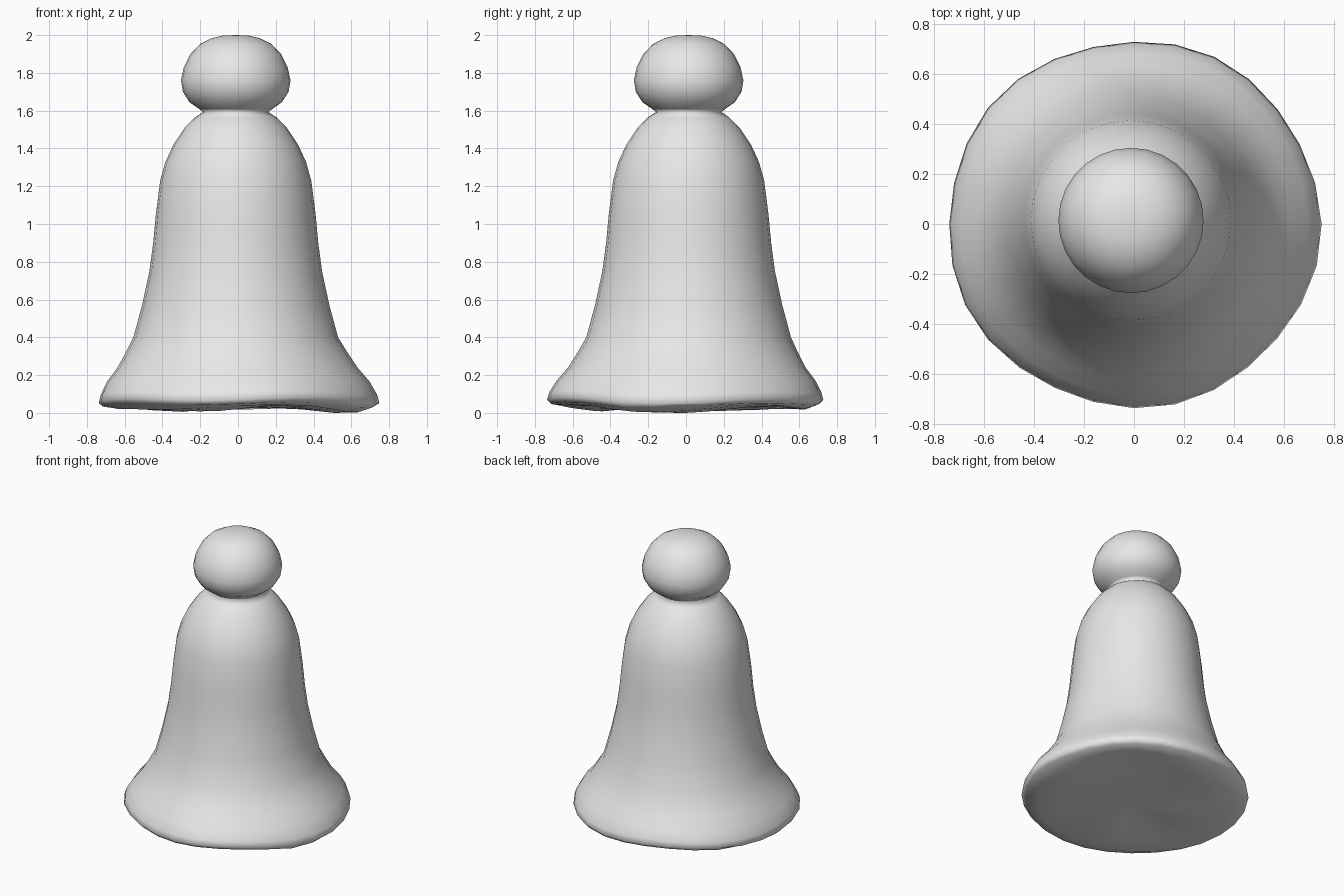
import bpy
import bmesh
import math

cube = bpy.data.objects.get("Cube")
if cube:
    bpy.data.objects.remove(cube, do_unlink=True)

SIDES = 28

# Plain grey finish
grey = bpy.data.materials.new("light_grey")
grey.use_nodes = True
colour = (0.8, 0.8, 0.8, 1)
grey.diffuse_color = colour
grey.node_tree.nodes["Principled BSDF"].inputs["Base Color"].default_value = colour

# Outline from the knob top, down the bell, around the lip and under the base
knob = [(0.07, 1.997), (0.13, 1.983), (0.19, 1.952), (0.24, 1.9),
        (0.275, 1.83), (0.29, 1.76), (0.28, 1.7), (0.245, 1.645), (0.195, 1.61)]
bell = [(0.172, 1.593), (0.215, 1.565), (0.27, 1.51), (0.33, 1.42),
        (0.372, 1.33), (0.4, 1.23), (0.423, 1.05), (0.437, 0.9),
        (0.457, 0.75), (0.496, 0.57), (0.542, 0.4), (0.585, 0.32), (0.632, 0.24)]
lip = [(0.69, 0.17), (0.727, 0.105), (0.737, 0.067), (0.715, 0.045)]
base = [(0.64, 0.023), (0.5, 0.018), (0.3, 0.026)]
profile = knob + bell + lip + base


def ring_point(r, z, a):
    """Round above, with a softly rippled, hand-shaped lip below."""
    flare = max(0.0, min(1.0, (0.4 - z) / 0.3))
    r += flare * (0.007 * math.cos(5 * a + 0.6) + 0.006 * math.cos(2 * a))
    rim = max(0.0, 1 - abs(z - 0.07) / 0.13)
    z += rim * (0.011 * math.cos(4 * a - 2.2) - 0.009 * math.cos(2 * a))
    if z < 0.04:
        z += 0.012 * math.sin(3 * a + r * 9)
    shift = 1 - flare
    return (r * math.cos(a) - 0.012 * shift, r * math.sin(a) + 0.014 * shift, z)


bm = bmesh.new()
rings = []
for r, z in profile:
    rings.append([bm.verts.new(ring_point(r, z, math.tau * i / SIDES))
                  for i in range(SIDES)])

# Skin between neighbouring rings
for upper, lower in zip(rings, rings[1:]):
    for i in range(SIDES):
        j = (i + 1) % SIDES
        bm.faces.new((upper[i], lower[i], lower[j], upper[j]))

# Close the crown and the underside
crown = bm.verts.new((-0.012, 0.014, 2.0))
under = bm.verts.new((0, 0, 0.03))
for i in range(SIDES):
    j = (i + 1) % SIDES
    bm.faces.new((crown, rings[0][i], rings[0][j]))
    bm.faces.new((under, rings[-1][j], rings[-1][i]))

# Rest the lowest point on the ground
low = min(v.co.z for v in bm.verts)
for v in bm.verts:
    if v.co.z < 0.04:
        v.co.z = max(0.0, v.co.z - low)
bmesh.ops.recalc_face_normals(bm, faces=bm.faces)
for f in bm.faces:
    f.smooth = True

mesh = bpy.data.meshes.new("bell_with_knob")
bm.to_mesh(mesh)
bm.free()
mesh.materials.append(grey)
obj = bpy.data.objects.new("bell_with_knob", mesh)
bpy.context.collection.objects.link(obj)
